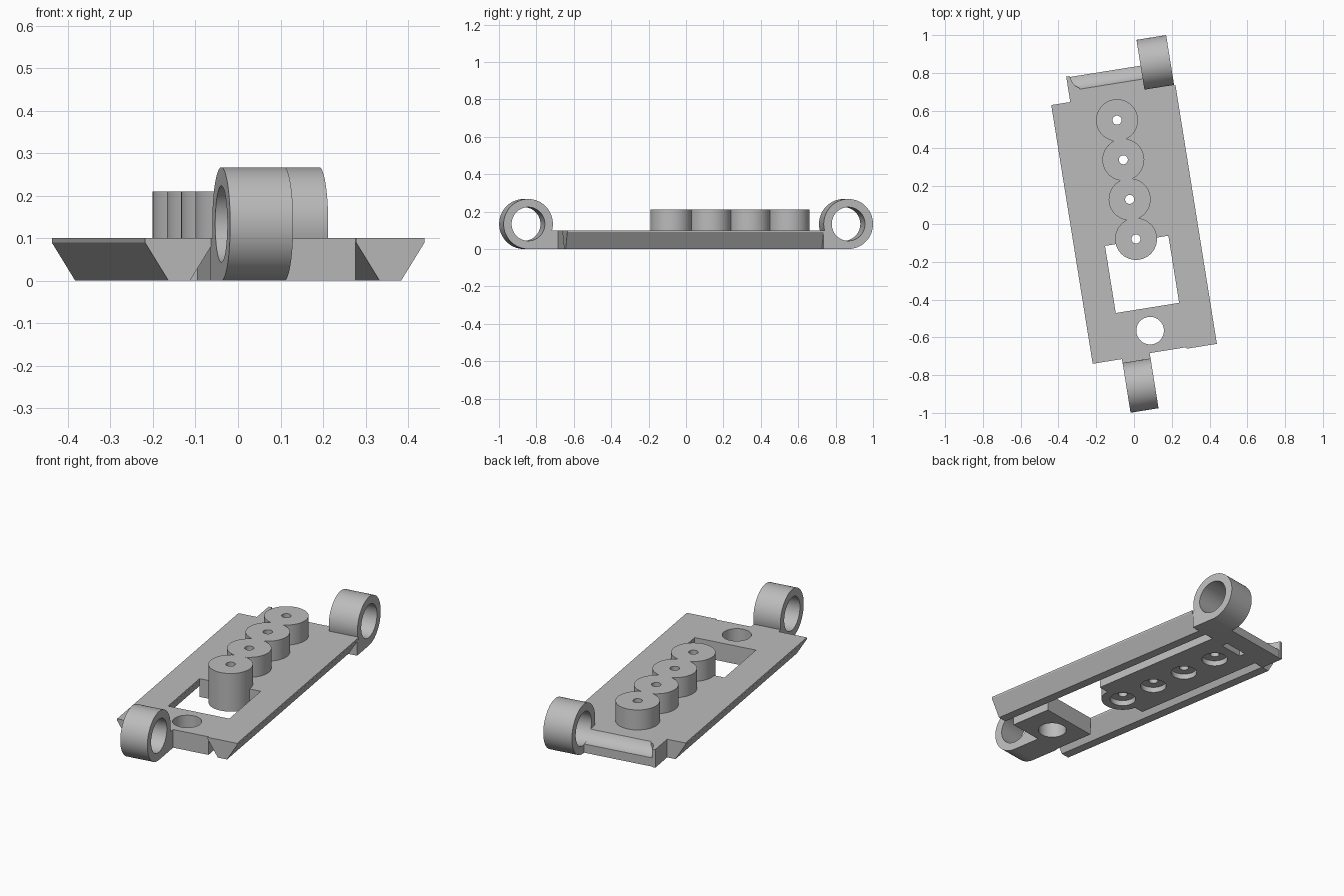
import bpy, bmesh, math

if "Cube" in bpy.data.objects:
    bpy.data.objects.remove(bpy.data.objects["Cube"])

TURN = math.radians(9.1)      # the whole part sits turned on the ground
T = 0.10                      # plate thickness
R, BORE = 0.1335, 0.09        # hinge ring radii

mat = bpy.data.materials.new("light_grey")
mat.diffuse_color = (0.5, 0.5, 0.5, 1)
mat.use_nodes = True
mat.node_tree.nodes["Principled BSDF"].inputs["Base Color"].default_value = mat.diffuse_color


def prism(name, pts, axis, lo, hi):
    """Extrude a closed 2D profile along a local axis."""
    place = {"x": lambda a, b, h: (h, a, b),
             "y": lambda a, b, h: (a, h, b),
             "z": lambda a, b, h: (a, b, h)}[axis]
    bm = bmesh.new()
    low = [bm.verts.new(place(a, b, lo)) for a, b in pts]
    high = [bm.verts.new(place(a, b, hi)) for a, b in pts]
    n = len(pts)
    bm.faces.new(low)
    bm.faces.new(high[::-1])
    for i in range(n):
        j = (i + 1) % n
        bm.faces.new((low[j], low[i], high[i], high[j]))
    bmesh.ops.recalc_face_normals(bm, faces=bm.faces)
    me = bpy.data.meshes.new(name)
    bm.to_mesh(me)
    bm.free()
    me.materials.append(mat)
    ob = bpy.data.objects.new(name, me)
    ob.rotation_euler.z = TURN
    bpy.context.collection.objects.link(ob)
    return ob


def arc(ca, cb, r, a0, a1, n):
    return [(ca + r * math.cos(a0 + (a1 - a0) * i / n),
             cb + r * math.sin(a0 + (a1 - a0) * i / n)) for i in range(n + 1)]


def circle(ca, cb, r, n=48):
    return arc(ca, cb, r, 0, 2 * math.pi, n)[:-1]


def rect(a0, a1, b0, b1):
    return [(a0, b0), (a1, b0), (a1, b1), (a0, b1)]


def boolean(ob, tools, op="DIFFERENCE"):
    bpy.context.view_layer.update()
    bpy.context.view_layer.objects.active = ob
    for t in tools:
        m = ob.modifiers.new("bool", "BOOLEAN")
        m.operation, m.object, m.solver = op, t, "EXACT"
        bpy.ops.object.modifier_apply(modifier=m.name)


parts, cutters = [], []

# Side rails with sloped flanks and a thin upright lip on top
for s, name in ((-1, "left_rail"), (1, "right_rail")):
    prof = [(s * 0.333, T), (s * 0.333, 0.09), (s * 0.277, 0),
            (s * 0.226, 0), (s * 0.17, 0.09), (s * 0.17, T)]
    parts.append(prism(name, prof, "y", -0.696, 0.691))

# Centre floor behind the window, and the block in front of it
floor = prism("centre_floor", rect(-0.17, 0.17, -0.09, 0.691), "z", 0, T)
block = prism("front_block", rect(-0.17, 0.17, -0.688, -0.45), "z", 0, T)

# Round opening in the front block
drill = prism("block_drill", circle(-0.005, -0.571, 0.073), "z", -0.1, 0.2)
boolean(block, [drill])
cutters.append(drill)

# Row of studs with small through holes and shallow sockets underneath
studs = []
for i in range(4):
    v = 0.557 - 0.2123 * i
    stud = prism("stud_%d" % (i + 1), circle(-0.002, v, 0.111), "z", 0, 0.21)
    pin = prism("stud_drill", circle(-0.002, v, 0.024, 24), "z", -0.1, 0.3)
    socket = prism("socket_cutter", circle(-0.002, v, 0.067), "z", -0.1, 0.03)
    boolean(stud, [pin, socket])
    boolean(floor, [pin, socket])
    studs.append(stud)
    cutters += [pin, socket]

# Slot under the rear edge
slot = prism("slot_cutter", rect(-0.06, 0.08, 0.68, 0.715), "z", -0.1, 0.04)
boolean(floor, [slot])

# Rear bar with a concave cradle on its upper back edge
CV, CR = 0.829, 0.0855
a0 = math.pi + math.asin((R - T) / CR)
a1 = math.pi * 1.5 - 0.08
bar = prism("rear_bar", [(0.691, 0), (0.691, T)] + arc(CV, R, CR, a0, a1, 14)
            + [(CV + CR * math.cos(a1), 0)], "x", -0.231, 0.167)
boolean(bar, [slot])
cutters.append(slot)

# Small curved fin closing the outer end of the cradle
fin = prism("cradle_fin", [(-0.231, 0.74), (-0.231, 0.827), (-0.213, 0.827),
                           (-0.205, 0.795), (-0.192, 0.772), (-0.172, 0.757),
                           (-0.172, 0.74)], "z", 0, T)
parts += [floor, block, bar, fin] + studs


def hinge(name, centre, edge, lo, hi):
    """Ring whose lower inner side runs flat into the plate edge."""
    s = 1 if centre > 0 else -1
    start = math.pi + math.asin((R - T) / R)
    prof = [(abs(edge), 0), (abs(edge), T)]
    prof += arc(abs(centre), R, R, start, -math.pi / 2, 64)
    ring = prism(name, [(s * a, b) for a, b in prof], "x", lo, hi)
    bore = prism(name + "_bore", circle(centre, R, BORE, 64), "x", lo - 0.1, hi + 0.1)
    boolean(ring, [bore])
    cutters.append(bore)
    parts.append(ring)


hinge("rear_hinge_ring", 0.827, 0.691, 0.167, 0.326)
hinge("front_hinge_ring", -0.850, -0.688, -0.176, -0.026)

# Remove the cutting tools and smooth the round walls
for c in cutters:
    bpy.data.objects.remove(c, do_unlink=True)
for ob in parts:
    bpy.ops.object.select_all(action="DESELECT")
    ob.select_set(True)
    bpy.context.view_layer.objects.active = ob
    bpy.ops.object.shade_smooth_by_angle(angle=math.radians(30))
